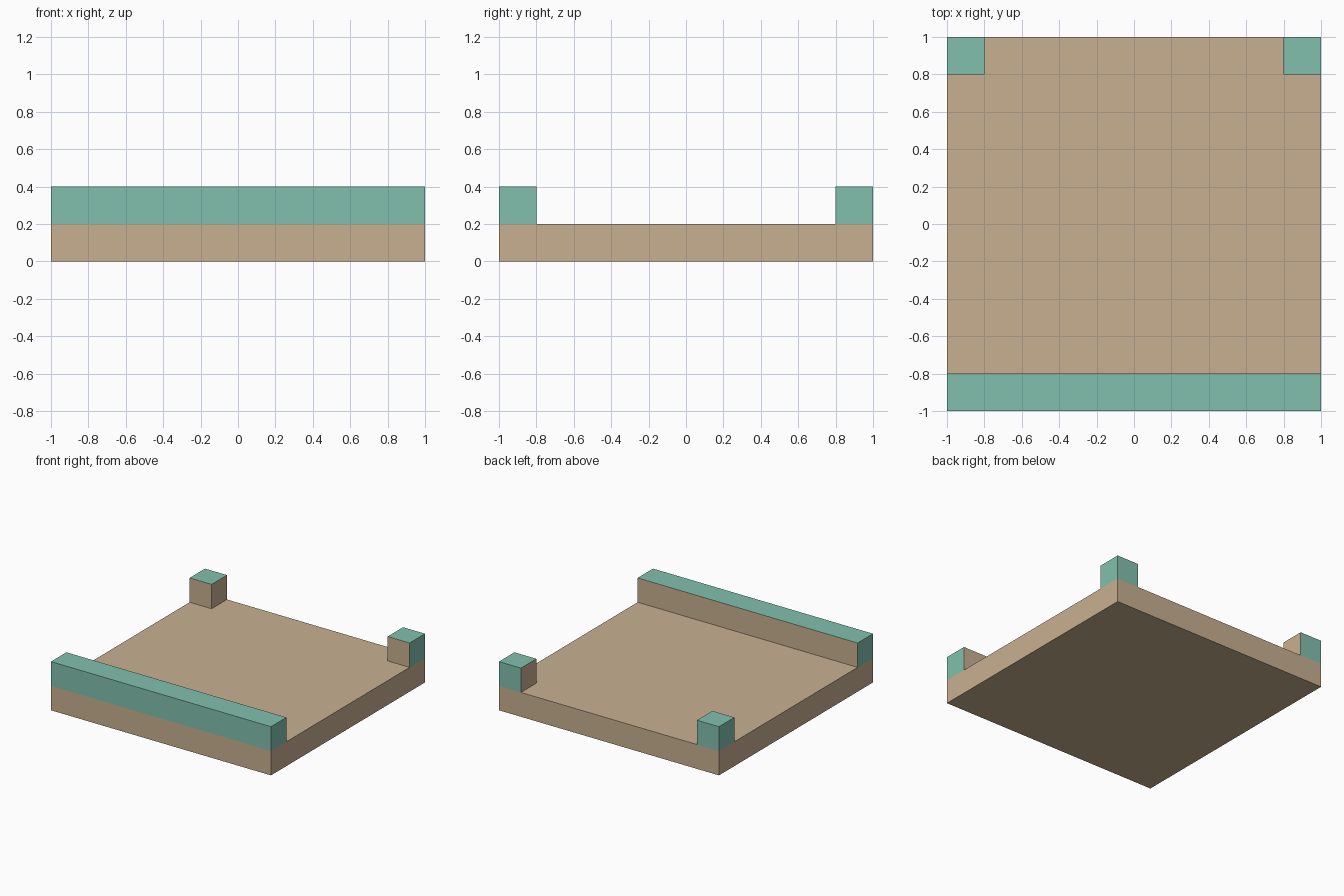
import bpy, bmesh
from mathutils import Matrix, Vector

if "Cube" in bpy.data.objects:
    bpy.data.objects.remove(bpy.data.objects["Cube"])


def material(name, rgb):
    m = bpy.data.materials.new(name)
    m.diffuse_color = (*rgb, 1.0)
    m.use_nodes = True
    m.node_tree.nodes["Principled BSDF"].inputs["Base Color"].default_value = m.diffuse_color
    return m


TAN = material("tan", (0.578, 0.434, 0.283))
TEAL = material("teal", (0.223, 0.527, 0.418))


def box(name, lo, hi, trim=False):
    """Box from corner lo to corner hi; trim paints its top and outer sides teal."""
    lo, hi = Vector(lo), Vector(hi)
    bm = bmesh.new()
    bmesh.ops.create_cube(bm, size=1, matrix=Matrix.Translation((lo + hi) / 2)
                          @ Matrix.Diagonal((*(hi - lo), 1)))
    bm.normal_update()
    if trim:
        # the underside sits on the slab and is left open
        bmesh.ops.delete(bm, geom=[f for f in bm.faces if f.normal.z < -0.5], context='FACES')
        for f in bm.faces:
            c = f.calc_center_median()
            outer = max(abs(c.x), abs(c.y)) > 0.999
            f.material_index = 1 if outer or f.normal.z > 0.5 else 0
    me = bpy.data.meshes.new(name)
    bm.to_mesh(me)
    bm.free()
    me.materials.append(TAN)
    if trim:
        me.materials.append(TEAL)
    ob = bpy.data.objects.new(name, me)
    bpy.context.collection.objects.link(ob)
    return ob


# Floor slab
box("floor_slab", (-1, -1, 0), (1, 1, 0.2))

# Raised edge along the front
box("front_rail", (-1, -1, 0.2), (1, -0.8, 0.4), trim=True)

# Corner posts at the back
for side, x in (("left", -1), ("right", 0.8)):
    box(f"back_{side}_post", (x, 0.8, 0.2), (x + 0.2, 1, 0.4), trim=True)
